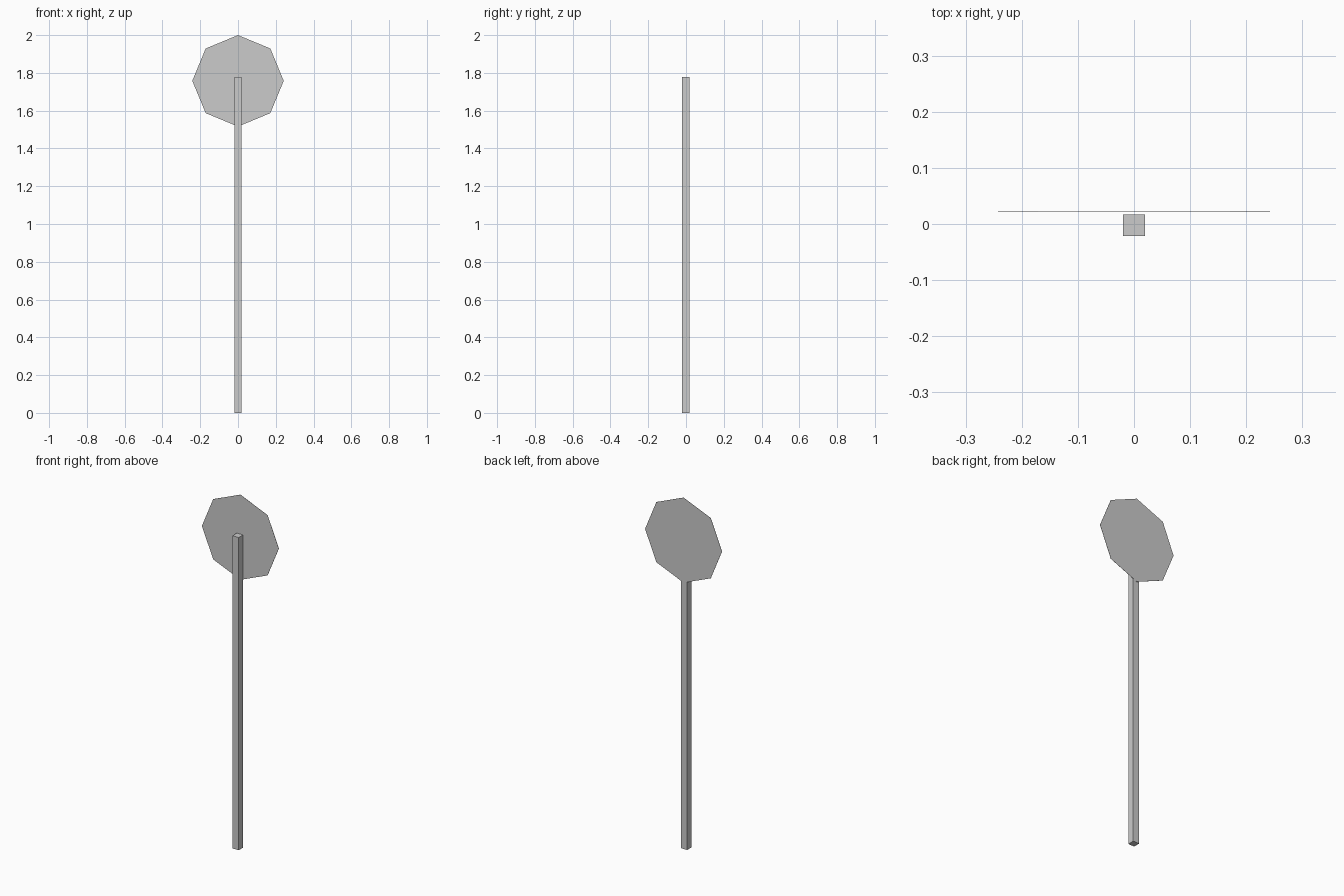
import bpy
from math import radians

if "Cube" in bpy.data.objects:
    bpy.data.objects.remove(bpy.data.objects["Cube"])

# square post, standing on the ground
POST_W, POST_H = 0.039, 1.778
bpy.ops.mesh.primitive_cube_add(size=1, location=(0, -0.0022, POST_H / 2))
post = bpy.context.object
post.name = "post"
post.scale = (POST_W, POST_W, POST_H)
bpy.ops.object.transform_apply(location=False, rotation=False, scale=True)

# thin octagonal sign plate with a corner pointing up, just behind the post
R = 0.242
bpy.ops.mesh.primitive_cylinder_add(vertices=8, radius=R, depth=0.001,
                                    location=(0, 0.0217, 2 - R),
                                    rotation=(radians(90), 0, 0))
plate = bpy.context.object
plate.name = "sign_plate"
